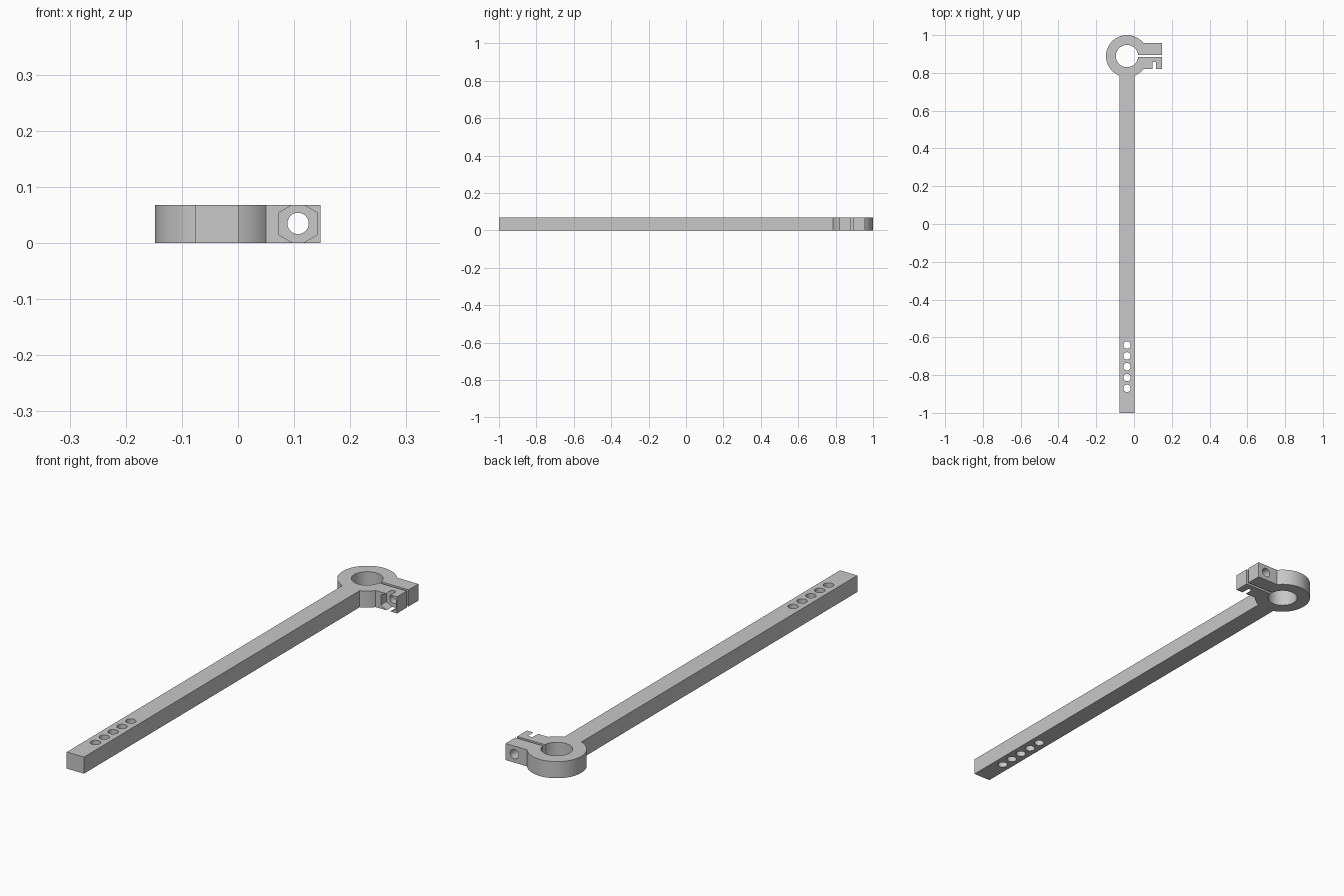
import bpy
import bmesh
from math import sin, cos, asin, acos, pi
from mathutils import Matrix, Vector

cube = bpy.data.objects.get("Cube")
if cube:
    bpy.data.objects.remove(cube, do_unlink=True)

HEIGHT = 0.068
CX, CY = -0.037, 0.889          # clamp ring centre
R_OUT, R_IN = 0.111, 0.059
ARM_HALF = 0.039
LUG_HALF, LUG_END = 0.069, 0.147
SLIT_HALF = 0.006
BOLT_X = 0.107

grey = bpy.data.materials.new("plain grey")
grey.use_nodes = True
colour = (0.58, 0.58, 0.58, 1)
grey.diffuse_color = colour
grey.node_tree.nodes["Principled BSDF"].inputs["Base Color"].default_value = colour


def arc(radius, start, end, steps):
    """Points on an arc about the ring centre."""
    angles = [start + (end - start) * i / steps for i in range(steps + 1)]
    return [(CX + radius * cos(a), CY + radius * sin(a)) for a in angles]


def make_object(name, bm):
    mesh = bpy.data.meshes.new(name)
    bmesh.ops.recalc_face_normals(bm, faces=bm.faces)
    bm.to_mesh(mesh)
    bm.free()
    mesh.materials.append(grey)
    obj = bpy.data.objects.new(name, mesh)
    bpy.context.collection.objects.link(obj)
    return obj


def drill(body, location, radius, depth, sides=40, along_y=False):
    """Cut a straight prism-shaped hole out of the body."""
    bm = bmesh.new()
    turn = Matrix.Rotation(pi / 2, 4, 'X') if along_y else Matrix()
    bmesh.ops.create_cone(bm, cap_ends=True, segments=sides, radius1=radius,
                          radius2=radius, depth=depth,
                          matrix=Matrix.Translation(location) @ turn)
    cutter = make_object("hole_cutter", bm)
    cutter.hide_render = True
    mod = body.modifiers.new("hole", 'BOOLEAN')
    mod.operation = 'DIFFERENCE'
    mod.solver = 'EXACT'
    mod.object = cutter
    bpy.context.view_layer.objects.active = body
    bpy.ops.object.modifier_apply(modifier=mod.name)
    bpy.data.objects.remove(cutter, do_unlink=True)


# Outline: arm, split ring and the two clamp lugs in one profile
arm_angle = acos(ARM_HALF / R_OUT)
lug_angle = asin(LUG_HALF / R_OUT)
slit_angle = asin(SLIT_HALF / R_IN)
outline = [(CX - ARM_HALF, -1), (CX + ARM_HALF, -1)]
outline += arc(R_OUT, -arm_angle, -lug_angle, 10)
outline += [(LUG_END, CY - LUG_HALF), (LUG_END, CY - SLIT_HALF)]
outline += arc(R_IN, -slit_angle, slit_angle - 2 * pi, 64)
outline += [(LUG_END, CY + SLIT_HALF), (LUG_END, CY + LUG_HALF)]
outline += arc(R_OUT, lug_angle, pi + arm_angle, 56)

bm = bmesh.new()
base = bm.faces.new([bm.verts.new((x, y, 0)) for x, y in outline])
top = bmesh.ops.extrude_face_region(bm, geom=[base])
bmesh.ops.translate(bm, vec=Vector((0, 0, HEIGHT)),
                    verts=[v for v in top["geom"] if isinstance(v, bmesh.types.BMVert)])
body = make_object("clamp_arm", bm)

# Row of adjustment holes near the free end
for i in range(5):
    drill(body, (CX, -0.87 + 0.0573 * i, HEIGHT / 2), 0.0195, 0.2)

# Clamp bolt hole through both lugs
drill(body, (BOLT_X, CY, HEIGHT / 2 + 0.001), 0.019, 0.3, along_y=True)

# Hexagonal nut pocket in the front lug, breaking through top and bottom
drill(body, (BOLT_X, CY - LUG_HALF, HEIGHT / 2 + 0.0005), 0.0394, 0.074,
      sides=6, along_y=True)

# Smooth round walls, crisp edges
bpy.ops.object.select_all(action='DESELECT')
body.select_set(True)
bpy.context.view_layer.objects.active = body
bpy.ops.object.shade_smooth_by_angle(angle=0.5)
